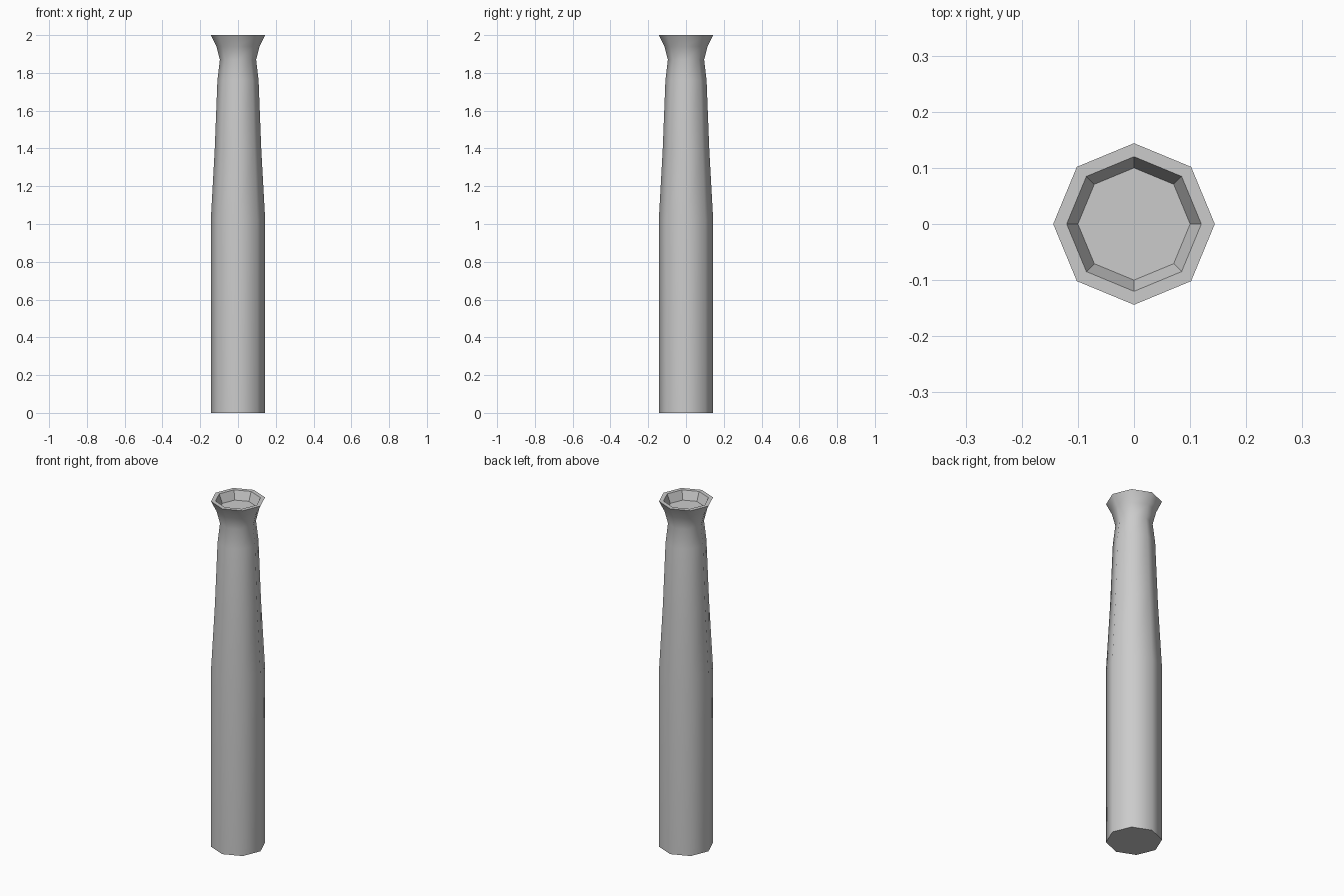
import bpy, bmesh, math

cube = bpy.data.objects.get("Cube")
if cube:
    bpy.data.objects.remove(cube, do_unlink=True)

SIDES = 8

grey = bpy.data.materials.new("plain_grey")
grey.use_nodes = True
colour = (0.6, 0.6, 0.6, 1)
grey.diffuse_color = colour
grey.node_tree.nodes["Principled BSDF"].inputs["Base Color"].default_value = colour

# Radius and height, from the foot up to the flared lip
outside = [(0.144, 0), (0.144, 1.02), (0.123, 1.4), (0.109, 1.76),
           (0.096, 1.87), (0.114, 1.94), (0.144, 2)]
# Rim, then the tapered socket wall down to its floor
socket = [(0.12, 2), (0.1, 1.95)]


def ring(bm, radius, z):
    angles = [math.tau * i / SIDES for i in range(SIDES)]
    return [bm.verts.new((radius * math.cos(a), radius * math.sin(a), z)) for a in angles]


bm = bmesh.new()
rings = [ring(bm, r, z) for r, z in outside + socket]
for level, (low, high) in enumerate(zip(rings, rings[1:])):
    for i in range(SIDES):
        j = (i + 1) % SIDES
        face = bm.faces.new((low[i], low[j], high[j], high[i]))
        # Rounded shading on the shaft only; rim and socket stay faceted
        face.smooth = level < len(outside) - 1

# Underside and socket floor
bm.faces.new(rings[0][::-1])
bm.faces.new(rings[-1])

mesh = bpy.data.meshes.new("tapered_post")
bm.to_mesh(mesh)
bm.free()
mesh.materials.append(grey)
post = bpy.data.objects.new("tapered_post", mesh)
bpy.context.collection.objects.link(post)
